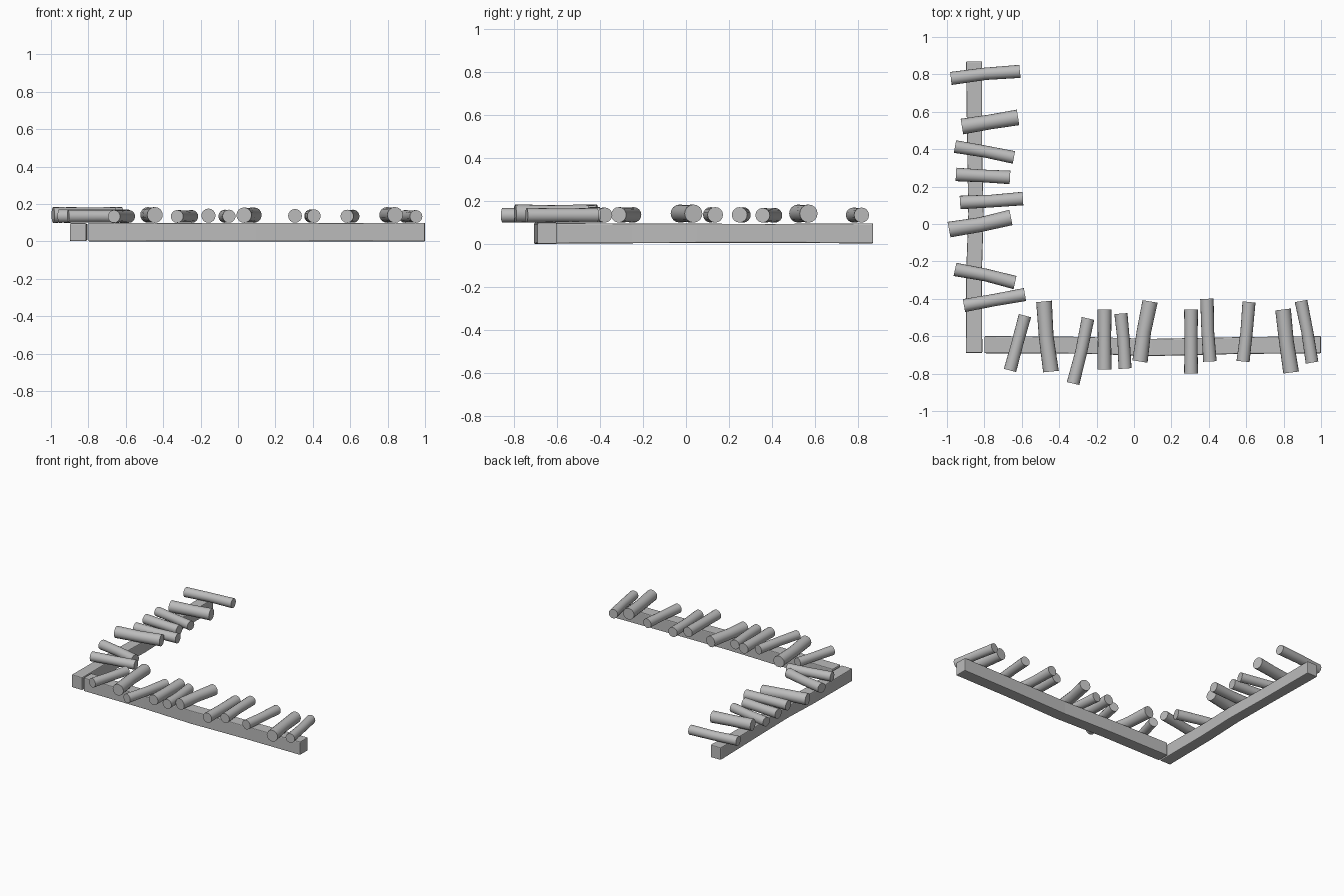
import bpy, bmesh, math
from mathutils import Vector

if "Cube" in bpy.data.objects:
    bpy.data.objects.remove(bpy.data.objects["Cube"], do_unlink=True)

grey = bpy.data.materials.new("weathered_grey")
grey.use_nodes = True
COLOR = (0.5, 0.5, 0.5, 1)
grey.diffuse_color = COLOR
grey.node_tree.nodes["Principled BSDF"].inputs["Base Color"].default_value = COLOR


def loft(name, rings, smooth):
    """Skin a list of equal rings into a closed tube."""
    bm = bmesh.new()
    loops = [[bm.verts.new(p) for p in ring] for ring in rings]
    n = len(loops[0])
    for a, b in zip(loops, loops[1:]):
        for i in range(n):
            j = (i + 1) % n
            bm.faces.new((a[i], a[j], b[j], b[i]))
    bm.faces.new(loops[0])
    bm.faces.new(loops[-1])
    bmesh.ops.recalc_face_normals(bm, faces=bm.faces)
    mesh = bpy.data.meshes.new(name)
    bm.to_mesh(mesh)
    bm.free()
    mesh.materials.append(grey)
    obj = bpy.data.objects.new(name, mesh)
    bpy.context.collection.objects.link(obj)
    if smooth:
        bpy.ops.object.select_all(action="DESELECT")
        obj.select_set(True)
        bpy.context.view_layer.objects.active = obj
        bpy.ops.object.shade_smooth_by_angle(angle=math.radians(40))
    return obj


def log(name, a, b, r, bow, sides=16):
    """Round log lying on the beam, bowed sideways at its middle."""
    a, b = Vector((*a, BEAM_TOP + r)), Vector((*b, BEAM_TOP + r))
    along = (b - a).normalized()
    side = Vector((-along.y, along.x, 0))
    rings = []
    for t, shift, scale in ((0, 0, 1), (0.5, bow, 0.94), (1, 0, 1)):
        c = a.lerp(b, t) + side * shift
        angles = [math.tau * i / sides for i in range(sides)]
        rings.append([c + (side * math.cos(u) + Vector((0, 0, math.sin(u)))) * r * scale
                      for u in angles])
    loft(name, rings, True)


def beam(name, stations, axis):
    """Square timber; each station is (distance along, sideways centre, half width)."""
    rings = []
    for s, c, h in stations:
        ring = []
        for u, v in ((-1, -1), (1, -1), (1, 1), (-1, 1)):
            across, z = c + u * h, BEAM_TOP / 2 + v * (h + 0.004)
            ring.append((s, across, z) if axis == "x" else (across, s, z))
        rings.append(ring)
    obj = loft(name, rings, False)
    bevel = obj.modifiers.new("worn_edges", "BEVEL")
    bevel.width = 0.006
    bevel.segments = 2
    bevel.angle_limit = math.radians(40)


BEAM_TOP = 0.1

# Two slightly crooked timbers forming the corner
beam("front_beam", [(-0.8, -0.645, 0.046), (-0.3, -0.648, 0.045), (0.1, -0.66, 0.046),
                    (0.55, -0.65, 0.045), (1.0, -0.645, 0.046)], "x")
beam("side_beam", [(-0.69, -0.855, 0.044), (-0.25, -0.855, 0.042), (0.05, -0.845, 0.041),
                   (0.4, -0.852, 0.04), (0.87, -0.855, 0.043)], "y")

# Logs across the front beam: back end, front end, radius, bow
front_logs = [
    ((-0.583, -0.49), (-0.663, -0.783), 0.034, 0),
    ((-0.481, -0.414), (-0.444, -0.789), 0.042, -0.007),
    ((-0.246, -0.505), (-0.326, -0.853), 0.034, 0.005),
    ((-0.158, -0.457), (-0.158, -0.778), 0.038, 0),
    ((-0.07, -0.479), (-0.048, -0.773), 0.035, 0.004),
    ((0.086, -0.414), (0.032, -0.735), 0.041, -0.006),
    ((0.305, -0.457), (0.305, -0.8), 0.037, 0),
    ((0.39, -0.4), (0.406, -0.735), 0.036, -0.004),
    ((0.615, -0.417), (0.583, -0.735), 0.035, 0.003),
    ((0.797, -0.457), (0.84, -0.794), 0.042, -0.004),
    ((0.893, -0.412), (0.952, -0.741), 0.034, 0.004),
]
# Logs across the side beam: outer end, inner end, radius, bow
side_logs = [
    ((-0.979, 0.778), (-0.61, 0.816), 0.035, 0.006),
    ((-0.92, 0.521), (-0.62, 0.57), 0.042, 0),
    ((-0.957, 0.414), (-0.642, 0.356), 0.034, 0.003),
    ((-0.952, 0.265), (-0.663, 0.249), 0.036, 0),
    ((-0.93, 0.115), (-0.594, 0.136), 0.036, -0.003),
    ((-0.989, -0.03), (-0.658, 0.035), 0.042, -0.006),
    ((-0.957, -0.243), (-0.636, -0.313), 0.036, 0.006),
    ((-0.909, -0.436), (-0.583, -0.377), 0.035, 0),
]
for row, logs in (("front", front_logs), ("side", side_logs)):
    for i, spec in enumerate(logs, 1):
        log(f"{row}_log_{i}", *spec)
